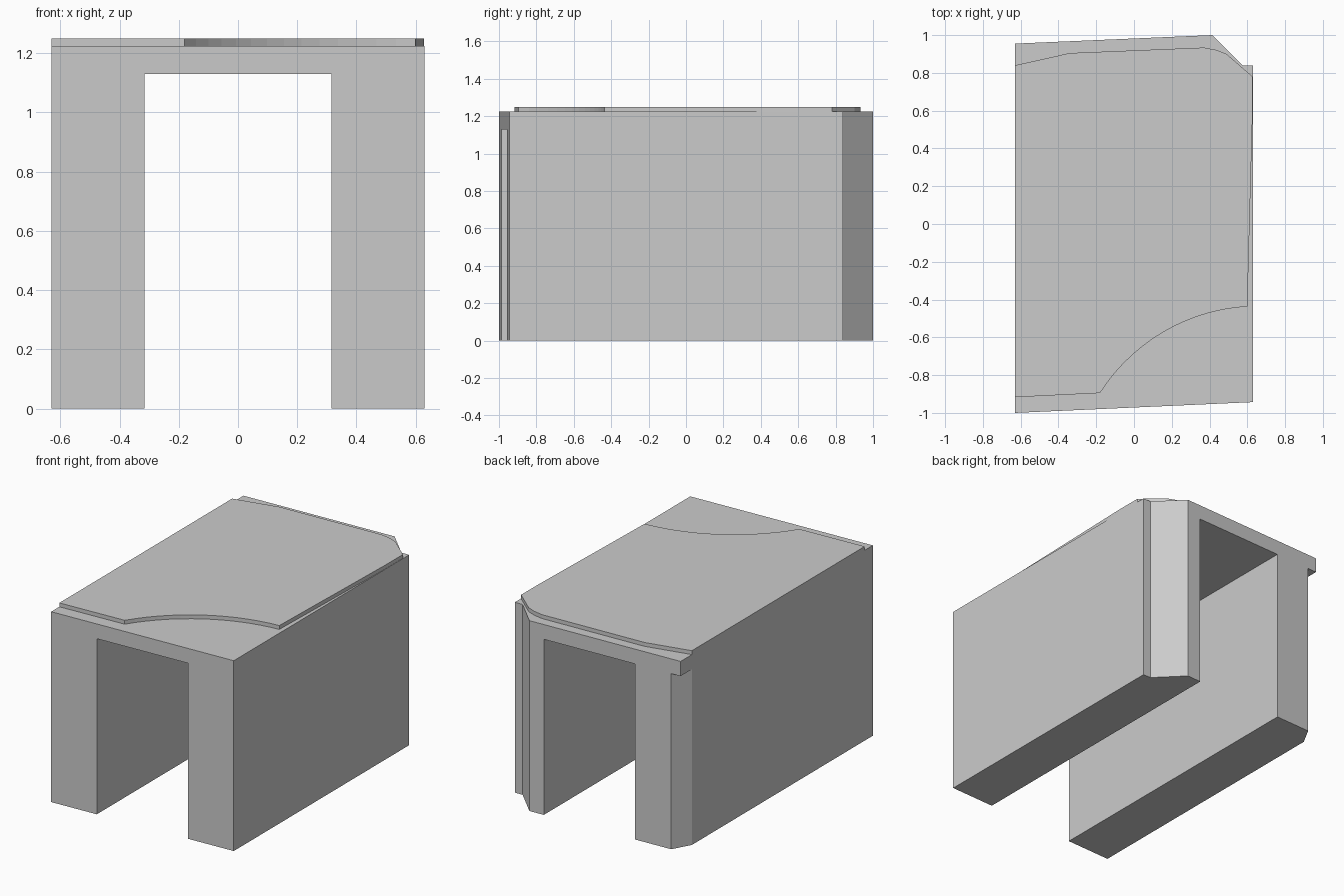
import bpy, bmesh, math

if "Cube" in bpy.data.objects:
    bpy.data.objects.remove(bpy.data.objects["Cube"])


def prism(name, outline, z0, z1):
    """Extrude a counter-clockwise plan outline from z0 up to z1."""
    bm = bmesh.new()
    face = bm.faces.new([bm.verts.new((x, y, z0)) for x, y in outline])
    ext = bmesh.ops.extrude_face_region(bm, geom=[face])
    for v in ext["geom"]:
        if isinstance(v, bmesh.types.BMVert):
            v.co.z = z1
    bmesh.ops.recalc_face_normals(bm, faces=bm.faces[:])
    mesh = bpy.data.meshes.new(name)
    bm.to_mesh(mesh)
    bm.free()
    obj = bpy.data.objects.new(name, mesh)
    bpy.context.collection.objects.link(obj)
    return obj


def cut(target, cutter):
    """Subtract the cutter, apply the result and discard the cutter."""
    cutter.hide_render = True
    mod = target.modifiers.new("cut", 'BOOLEAN')
    mod.operation = 'DIFFERENCE'
    mod.solver = 'EXACT'
    mod.object = cutter
    bpy.context.view_layer.objects.active = target
    bpy.ops.object.modifier_apply(modifier=mod.name)
    bpy.data.objects.remove(cutter)


W, GAP = 0.63, 0.315
SOFFIT, ROOF, TOP = 1.13, 1.225, 1.25

# Main body: two walls and roof slab, from one extruded plan
body = prism("passage_walls_and_roof", [
    (-W, -1.0), (W, -0.943), (W, 0.84), (0.575, 0.84),
    (0.415, 1.0), (-W, 0.955)], 0, ROOF)

# Passage running through the body
cut(body, prism("passage_cutter", [
    (-GAP, -1.2), (GAP, -1.2), (GAP, 1.2), (-GAP, 1.2)], -0.2, SOFFIT))

# Chamfer on the rear left wall corner, leaving the roof overhanging
slope = (0.958 - 0.84) / 0.065
cut(body, prism("corner_cutter", [
    (-W - 0.1, 0.84 - 0.1 * slope), (-W + 0.12, 0.84 + 0.12 * slope),
    (-W - 0.1, 0.84 + 0.12 * slope)], -0.2, SOFFIT))

# Thin raised layer on the roof with a curved bite at the front right
cx, cy, r = 0.66, -1.432, 0.997
a0 = math.atan2(-0.895 - cy, -0.18 - cx)
a1 = math.acos((0.6 - cx) / r)
steps = 14
arc = []
for i in range(steps + 1):
    a = a0 + (a1 - a0) * i / steps
    arc.append((cx + r * math.cos(a), cy + r * math.sin(a)))

prism("roof_top_layer", [(-W, -0.917)] + arc + [
    (0.628, 0.6), (0.628, 0.78), (0.49, 0.90), (0.435, 0.922),
    (0.37, 0.934), (-0.34, 0.905), (-W, 0.84)], ROOF, TOP)
